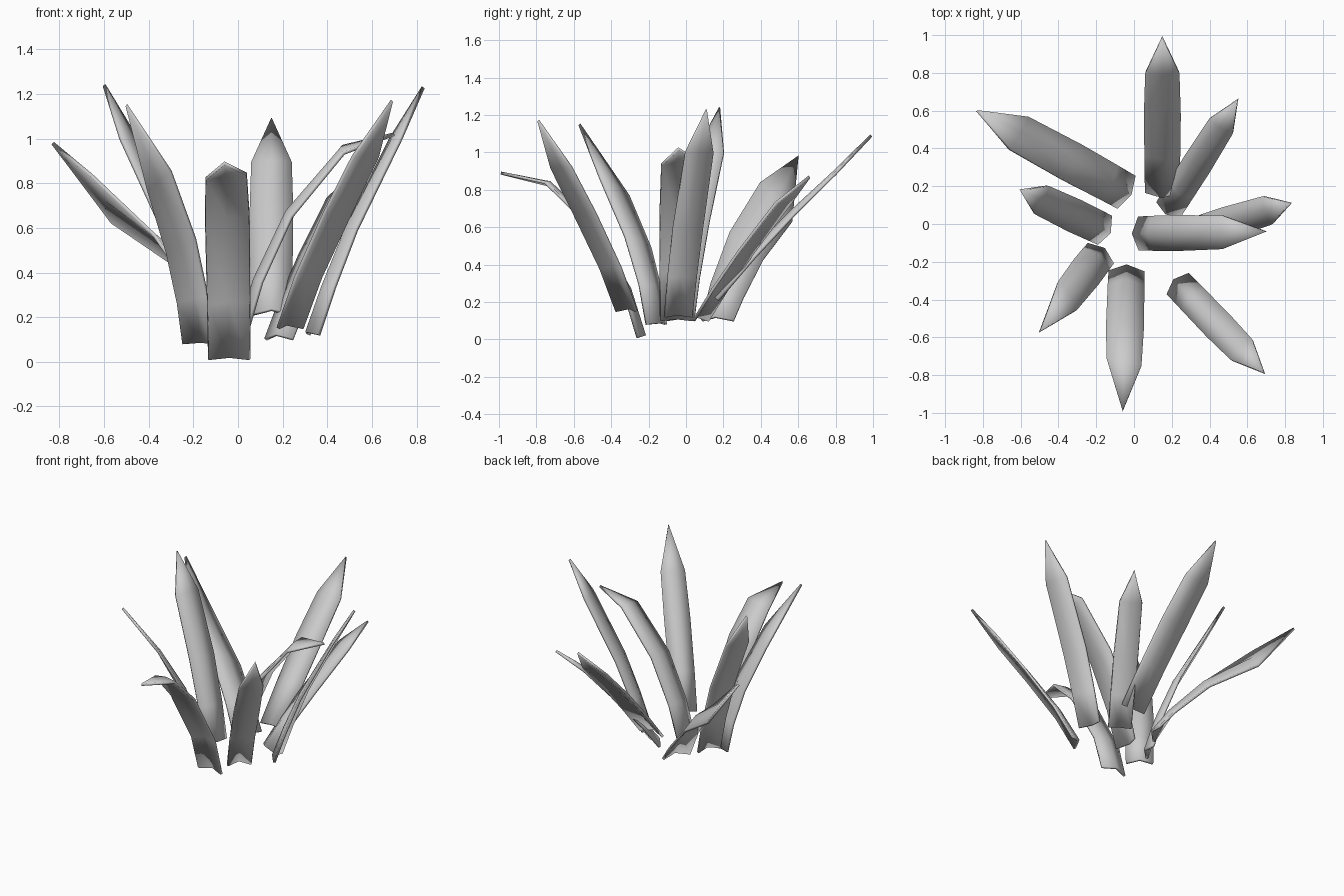
import bpy, math
from mathutils import Vector

if "Cube" in bpy.data.objects:
    bpy.data.objects.remove(bpy.data.objects["Cube"])

# Each leaf: base, tip, (fraction along ground line, height) bends, width,
# lift of left edge over right edge at the shoulder, forward skew of left edge
LEAVES = {
    "back_leaf":        ((0.15, 0.17, 0.21), (0.15, 0.99, 1.09), ((.24, .44), (.5, .67), (.77, .89)), .185, 0, 0),
    "back_right_leaf":  ((0.185, 0.08, 0.10), (0.55, 0.66, 0.87), ((.18, .27), (.42, .47), (.76, .73)), .15, 0, 0),
    "right_leaf":       ((0.34, -0.04, 0.12), (0.83, 0.11, 1.23), ((.14, .33), (.34, .59), (.75, 1.0)), .16, 0, 0),
    "inner_right_leaf": ((0.03, -0.05, 0.10), (0.70, -0.04, 1.02), ((.11, .36), (.31, .66), (.66, .95)), .18, .03, 0),
    "front_right_leaf": ((0.235, -0.32, 0.15), (0.69, -0.79, 1.17), ((.18, .38), (.47, .67), (.74, .92)), .16, 0, 0),
    "front_leaf":       ((-0.04, -0.255, 0.01), (-0.06, -0.99, 0.89), ((.10, .26), (.40, .64), (.65, .83)), .19, 0, .02),
    "front_left_leaf":  ((-0.18, -0.16, 0.08), (-0.50, -0.57, 1.15), ((.08, .28), (.24, .52), (.54, .81)), .175, 0, .05),
    "left_leaf":        ((-0.16, -0.03, 0.10), (-0.60, 0.18, 1.24), ((.13, .33), (.36, .63), (.75, 1.0)), .17, 0, 0),
    "back_left_leaf":   ((-0.045, 0.17, 0.10), (-0.83, 0.60, 0.98), ((.12, .26), (.36, .50), (.72, .73)), .20, .21, 0),
}
RIDGE = (0.035, 0.03, 0.022, 0.01)
WIDEN = (0.97, 1.0, 1.04, 0.97)


def make_leaf(name, base, tip, bends, width, lift, skew):
    base, tip = Vector(base), Vector(tip)
    path = [base]
    for t, z in bends:
        p = base.lerp(tip, t)
        p.z = z
        path.append(p)
    path.append(tip)
    heading = Vector((tip.x - base.x, tip.y - base.y, 0)).normalized()
    perp = Vector((-heading.y, heading.x, 0))

    # Folded cross-sections: left edge, raised midrib, right edge
    verts, faces = [], []
    for i in range(4):
        tangent = (path[i + 1] - path[max(i - 1, 0)]).normalized()
        twist = i / 3
        half = perp * width * WIDEN[i] / 2
        half += Vector((0, 0, lift / 2)) * twist + tangent * skew * twist
        up = tangent.cross(half).normalized()
        verts += [path[i] + half, path[i] + up * RIDGE[i], path[i] - half]
    verts.append(tip)
    for i in range(3):
        a = i * 3
        faces += [(a, a + 3, a + 4, a + 1), (a + 1, a + 4, a + 5, a + 2)]
    # Pointed tip
    faces += [(9, 12, 10), (10, 12, 11)]

    mesh = bpy.data.meshes.new(name)
    mesh.from_pydata(verts, [], faces)
    obj = bpy.data.objects.new(name, mesh)
    bpy.context.collection.objects.link(obj)
    solid = obj.modifiers.new("thickness", "SOLIDIFY")
    solid.thickness = 0.016
    solid.offset = 0
    return obj


leaves = [make_leaf(name, *spec) for name, spec in LEAVES.items()]

# Soft shading along each blade, crisp rims
bpy.ops.object.select_all(action="DESELECT")
for leaf in leaves:
    leaf.select_set(True)
    bpy.context.view_layer.objects.active = leaf
bpy.ops.object.shade_smooth_by_angle(angle=math.radians(40))
